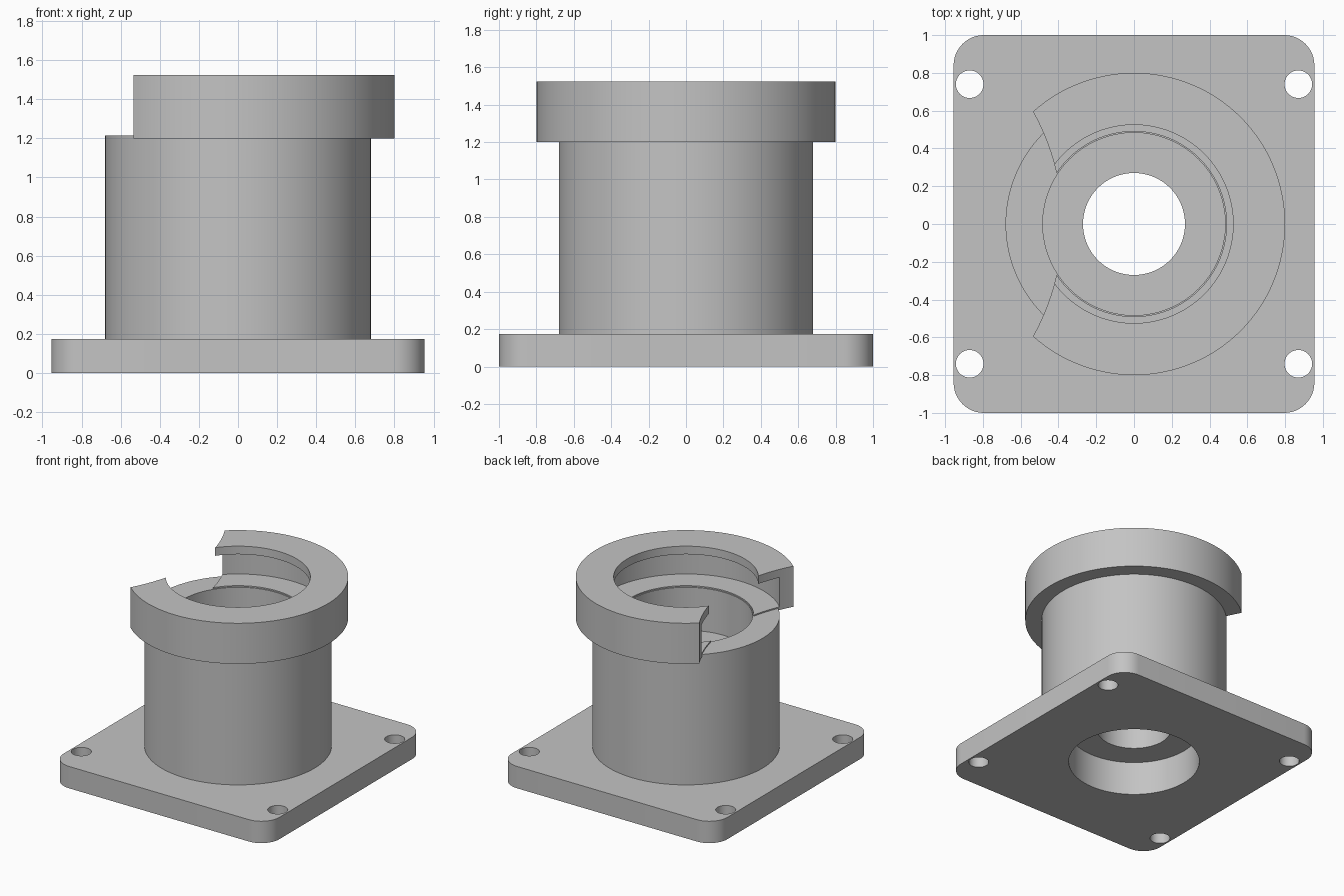
import bpy, bmesh
from math import cos, sin, pi, radians

SEGS = 128

default = bpy.data.objects.get("Cube")
if default:
    bpy.data.objects.remove(default, do_unlink=True)

# Single grey finish
grey = bpy.data.materials.new("plain_grey")
grey.use_nodes = True
grey.diffuse_color = (0.55, 0.55, 0.55, 1)
grey.node_tree.nodes["Principled BSDF"].inputs["Base Color"].default_value = grey.diffuse_color


def make_object(name, bm):
    bmesh.ops.recalc_face_normals(bm, faces=bm.faces)
    mesh = bpy.data.meshes.new(name)
    bm.to_mesh(mesh)
    bm.free()
    mesh.materials.append(grey)
    obj = bpy.data.objects.new(name, mesh)
    bpy.context.collection.objects.link(obj)
    return obj


def lathe(name, profile):
    """Revolve a closed (radius, z) profile around the z axis."""
    bm = bmesh.new()
    rings = [[bm.verts.new((r * cos(2 * pi * i / SEGS), r * sin(2 * pi * i / SEGS), z))
              for i in range(SEGS)] for r, z in profile]
    for k, a in enumerate(rings):
        b = rings[(k + 1) % len(rings)]
        for i in range(SEGS):
            j = (i + 1) % SEGS
            bm.faces.new((a[i], a[j], b[j], b[i]))
    return make_object(name, bm)


def prism(name, outline, z0, z1):
    """Extrude an outline in the xy plane from z0 to z1."""
    bm = bmesh.new()
    base = bm.faces.new([bm.verts.new((x, y, z0)) for x, y in outline])
    top = bmesh.ops.extrude_face_region(bm, geom=[base])["geom"]
    bmesh.ops.translate(bm, vec=(0, 0, z1 - z0),
                        verts=[v for v in top if isinstance(v, bmesh.types.BMVert)])
    return make_object(name, bm)


def circle(x, y, r, n=SEGS):
    return [(x + r * cos(2 * pi * i / n), y + r * sin(2 * pi * i / n)) for i in range(n)]


def cut(target, cutter):
    """Subtract the cutter from the target and discard it."""
    cutter.hide_render = True
    mod = target.modifiers.new("cut", 'BOOLEAN')
    mod.operation, mod.solver, mod.object = 'DIFFERENCE', 'EXACT', cutter
    graph = bpy.context.evaluated_depsgraph_get()
    mesh = bpy.data.meshes.new_from_object(target.evaluated_get(graph))
    target.modifiers.clear()
    target.data = mesh
    bpy.data.objects.remove(cutter, do_unlink=True)


# Base plate with rounded corners
W, D, T, R = 0.955, 1.0, 0.175, 0.16
outline = []
for q, (sx, sy) in enumerate([(1, 1), (-1, 1), (-1, -1), (1, -1)]):
    for i in range(13):
        a = (q + i / 12) * pi / 2
        outline.append((sx * (W - R) + R * cos(a), sy * (D - R) + R * sin(a)))
plate = prism("base_plate", outline, 0, T)

# Central bore and corner bolt holes
cut(plate, prism("bore_cutter", circle(0, 0, 0.48), -0.1, T + 0.1))
for sx in (-1, 1):
    for sy in (-1, 1):
        cut(plate, prism("bolt_cutter", circle(sx * 0.87, sy * 0.74, 0.073, 48), -0.1, T + 0.1))

# Barrel with a narrow throat between two counterbores
barrel = lathe("barrel", [(0.48, T), (0.68, T), (0.68, 1.215), (0.483, 1.215),
                          (0.483, 0.87), (0.27, 0.87), (0.27, 0.27), (0.48, 0.27)])

# Retaining collar with overhanging lip, opened on one side by a curved cut
collar = lathe("slotted_collar", [(0.49, 1.2), (0.8, 1.2), (0.8, 1.525), (0.525, 1.525),
                                  (0.525, 1.46), (0.69, 1.46), (0.69, 1.225), (0.49, 1.225)])
cut(collar, prism("opening_cutter", circle(-1.6, 0, 1.22, 256), 1.0, 1.8))

# Smooth round walls, crisp edges
bpy.ops.object.select_all(action='DESELECT')
for obj in (plate, barrel, collar):
    obj.select_set(True)
    bpy.context.view_layer.objects.active = obj
bpy.ops.object.shade_smooth_by_angle(angle=radians(30))
